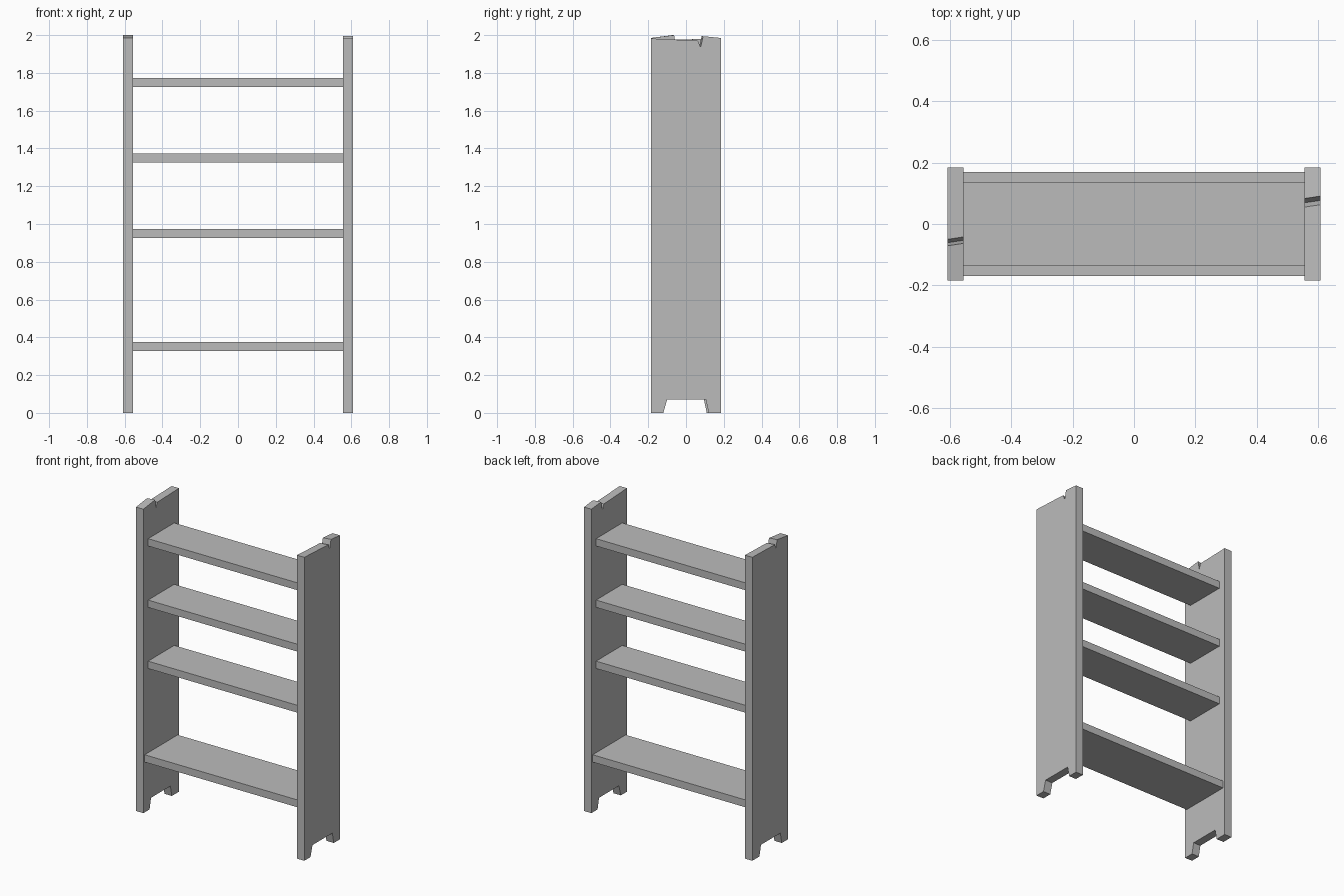
import bpy, bmesh

if "Cube" in bpy.data.objects:
    bpy.data.objects.remove(bpy.data.objects["Cube"])

grey = bpy.data.materials.new("plain grey")
grey.use_nodes = True
GREY = (0.5, 0.5, 0.5, 1)
grey.diffuse_color = GREY
grey.node_tree.nodes["Principled BSDF"].inputs["Base Color"].default_value = GREY

INNER, OUTER, HALF = 0.555, 0.608, 0.184


def board(name, x0, x1, profile, skewed=()):
    """Extrude a (y, z) profile along x; skewed points drift in y."""
    bm = bmesh.new()
    rings = []
    for x, sign in ((x0, -1), (x1, 1)):
        rings.append([bm.verts.new((x, y + sign * (0.004 if i in skewed else 0), z))
                      for i, (y, z) in enumerate(profile)])
    a, b = rings
    bm.faces.new(a)
    bm.faces.new(b)
    for i in range(len(a)):
        j = (i + 1) % len(a)
        bm.faces.new((a[i], a[j], b[j], b[i]))
    bmesh.ops.recalc_face_normals(bm, faces=bm.faces)
    mesh = bpy.data.meshes.new(name)
    bm.to_mesh(mesh)
    bm.free()
    mesh.materials.append(grey)
    obj = bpy.data.objects.new(name, mesh)
    bpy.context.collection.objects.link(obj)
    return obj


def side_panel(name, x0, x1, foot, top):
    """Upright with a foot cutout below and a chipped top edge (front to back)."""
    profile = [(-HALF, 0)] + foot + [(HALF, 0)] + top[::-1]
    first = 2 + len(foot)
    chip = range(first + 1, first + len(top) - 1)
    board(name, x0, x1, profile, chip)


# Side panels
side_panel("left_side_panel", INNER, OUTER,
           [(-0.12, 0), (-0.1, 0.07), (0.105, 0.07), (0.12, 0)],
           [(-HALF, 1.982), (0.059, 1.97), (0.073, 1.935), (0.087, 1.994), (HALF, 1.985)])
side_panel("right_side_panel", -OUTER, -INNER,
           [(-0.12, 0), (-0.105, 0.07), (0.095, 0.07), (0.11, 0)],
           [(-HALF, 1.985), (-0.067, 2.0), (-0.057, 1.94), (-0.046, 1.976), (HALF, 1.982)])

# Shelves: the lowest is deeper than the others
for name, z0, z1, depth in (("bottom_shelf", 0.328, 0.376, 0.17),
                            ("lower_shelf", 0.926, 0.974, 0.135),
                            ("upper_shelf", 1.325, 1.373, 0.135),
                            ("top_shelf", 1.726, 1.774, 0.135)):
    board(name, -INNER, INNER, [(-depth, z0), (depth, z0), (depth, z1), (-depth, z1)])
